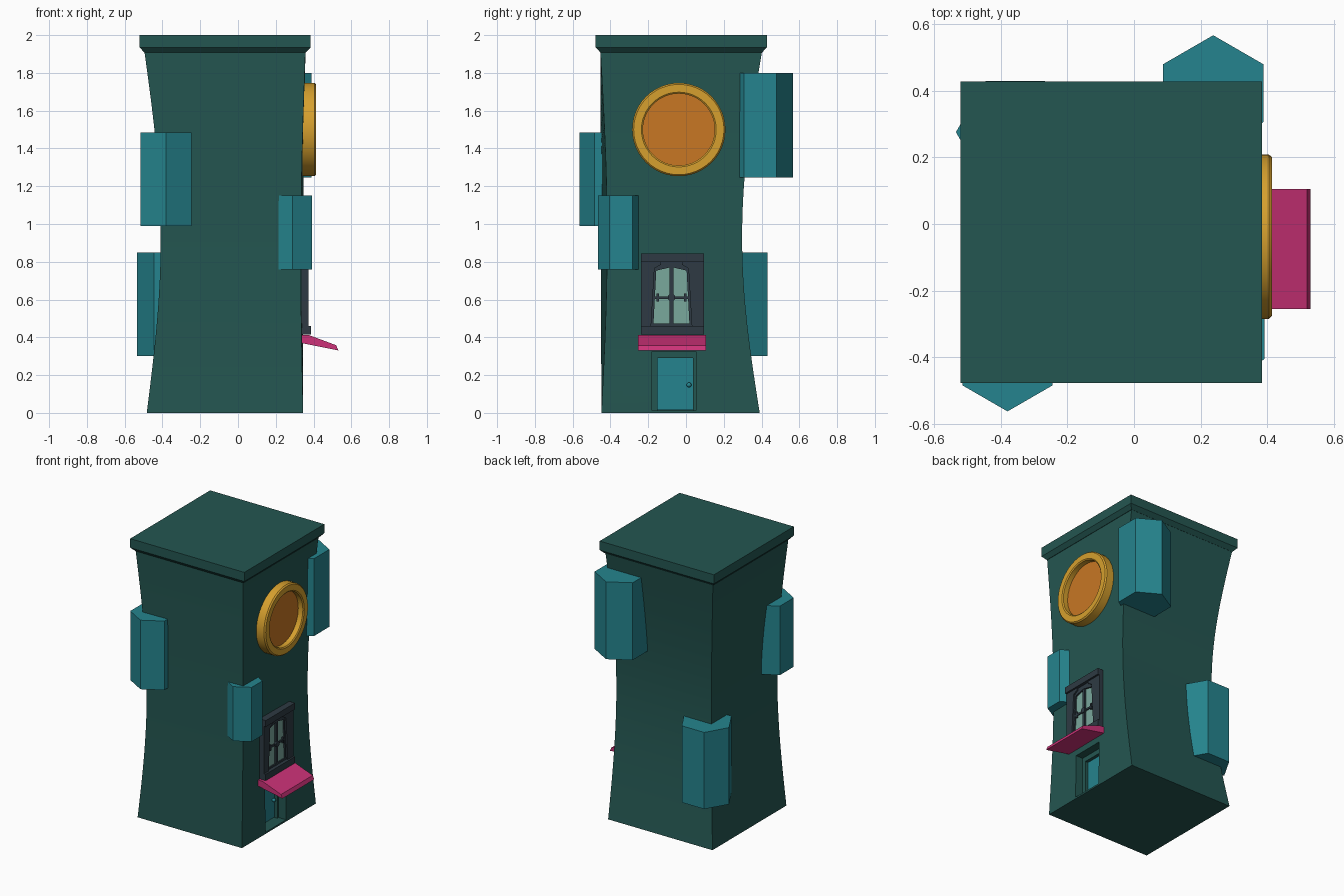
import bpy, bmesh, math

if "Cube" in bpy.data.objects:
    bpy.data.objects.remove(bpy.data.objects["Cube"])


def material(name, r, g, b):
    lin = lambda c: (c / 255 / 12.92) if c < 10 else ((c / 255 + 0.055) / 1.055) ** 2.4
    m = bpy.data.materials.new(name)
    m.diffuse_color = (lin(r), lin(g), lin(b), 1)
    m.use_nodes = True
    m.node_tree.nodes["Principled BSDF"].inputs["Base Color"].default_value = m.diffuse_color
    return m


GREEN = material("dark green wall", 36, 86, 81)
TEAL = material("teal", 37, 132, 142)
GOLD = material("gold", 214, 160, 46)
ORANGE = material("orange", 200, 119, 36)
PINK = material("pink", 204, 50, 120)
SLATE = material("dark slate", 46, 58, 67)
GLASS = material("pale glass", 122, 168, 156)


def finish(name, bm, mat, smooth=False):
    bmesh.ops.recalc_face_normals(bm, faces=bm.faces)
    me = bpy.data.meshes.new(name)
    bm.to_mesh(me)
    bm.free()
    me.materials.append(mat)
    ob = bpy.data.objects.new(name, me)
    bpy.context.collection.objects.link(ob)
    if smooth:
        bpy.ops.object.select_all(action='DESELECT')
        ob.select_set(True)
        bpy.context.view_layer.objects.active = ob
        bpy.ops.object.shade_smooth_by_angle(angle=math.radians(30))
    return ob


def loft(name, rings, mat, smooth=False, closed=False):
    """Skin a list of equal-length point rings, capped or joined end to end."""
    bm = bmesh.new()
    vs = [[bm.verts.new(p) for p in ring] for ring in rings]
    n = len(vs[0])
    for a, b in zip(vs, vs[1:] + vs[:1] if closed else vs[1:]):
        for i in range(n):
            j = (i + 1) % n
            bm.faces.new((a[i], a[j], b[j], b[i]))
    if not closed:
        bm.faces.new(vs[0])
        bm.faces.new(vs[-1])
    return finish(name, bm, mat, smooth)


def prism(name, pts, axis, lo, hi, mat):
    """Extrude a 2D outline along x (outline y,z), y (x,z) or z (x,y)."""
    def put(p, d):
        q = list(p)
        q.insert("xyz".index(axis), d)
        return q
    return loft(name, [[put(p, d) for p in pts] for d in (lo, hi)], mat)


def box(name, x, y, z, mat):
    pts = [(y[0], z[0]), (y[1], z[0]), (y[1], z[1]), (y[0], z[1])]
    return prism(name, pts, "x", x[0], x[1], mat)


# Tower walls: each corner bows inward by its own amount (base, top, bow)
corners = [((-.483, -.448), (-.495, -.453), (.08, 0)),
           ((.345, -.448), (.357, -.453), (-.018, .033)),
           ((.345, .390), (.357, .402), (-.006, -.099)),
           ((-.483, .390), (-.495, .402), (.08, -.099))]
rings = []
for k in range(25):
    t = k / 24
    s = math.sin(math.pi * t)
    rings.append([(b[0] + (p[0] - b[0]) * t + w[0] * s,
                   b[1] + (p[1] - b[1]) * t + w[1] * s, 1.91 * t) for b, p, w in corners])
tower = loft("tower_walls", rings, GREEN, True)

# Door recess cut into the right wall
cutter = box("door_cutter", (.245, .6), (-.18, .053), (.012, .325), GREEN)
cutter.hide_render = True
cut = tower.modifiers.new("door_recess", 'BOOLEAN')
cut.operation = 'DIFFERENCE'
cut.solver = 'EXACT'
cut.object = cutter
bpy.ops.object.select_all(action='DESELECT')
tower.select_set(True)
bpy.context.view_layer.objects.active = tower
bpy.ops.object.modifier_apply(modifier=cut.name)
bpy.data.objects.remove(cutter)


# Roof slab with a sloped underside
def square(h, z):
    return [(-.068 + sx * h, -.025 + sy * h, z)
            for sx, sy in ((-1, -1), (1, -1), (1, 1), (-1, 1))]


loft("roof_slab", [square(.428, 1.908), square(.453, 1.935), square(.453, 2.0)], GREEN)


# Hexagonal bays sunk into the walls and corners
def bay(name, x, y, r, z0, z1, turn):
    pts = [(x + r * math.cos(math.radians(turn + 60 * i)),
            y + r * math.sin(math.radians(turn + 60 * i))) for i in range(6)]
    prism(name, pts, "z", z0, z1, TEAL)


bay("front_left_bay", -.38, -.407, .156, .99, 1.485, 30)
bay("front_right_bay", .288, -.345, .121, .76, 1.15, 30)
bay("back_right_bay", .238, .393, .174, 1.245, 1.80, 30)
bay("back_left_bay", -.357, .276, .178, .30, .85, 0)

# Round window: gold ring around a recessed disc
CY, CZ, N = -.038, 1.5, 48


def circle(r, x):
    return [(x, CY + r * math.cos(2 * math.pi * i / N),
             CZ + r * math.sin(2 * math.pi * i / N)) for i in range(N)]


loft("round_window_ring", [circle(r, x) for r, x in
     ((.247, .32), (.247, .405), (.239, .414), (.198, .414), (.190, .408), (.190, .32))],
     GOLD, True, True)
loft("round_window_disc", [circle(.194, .325), circle(.194, .372)], ORANGE)

# Window: slate frame with a tapered, arched opening
WY = -.077
box("window_sill", (.32, .386), (-.237, .095), (.414, .46), SLATE)
box("window_lintel", (.32, .386), (-.237, .095), (.80, .845), SLATE)
prism("window_left_jamb", [(-.237, .455), (WY - .108, .455), (WY - .09, .765),
      (WY - .055, .785), (WY - .055, .805), (-.237, .805)], "x", .32, .373, SLATE)
prism("window_right_jamb", [(.095, .455), (WY + .108, .455), (WY + .09, .765),
      (WY + .055, .785), (WY + .055, .805), (.095, .805)], "x", .32, .373, SLATE)
prism("window_glass", [(WY - .11, .455), (WY + .11, .455), (WY + .095, .765),
      (WY + .055, .80), (WY - .055, .80), (WY - .095, .765)], "x", .345, .353, GLASS)
for s, side in ((-1, "left"), (1, "right")):
    # sash border and hinge bars
    prism("window_sash_" + side, [(WY + s * .110, .455), (WY + s * .096, .455),
          (WY + s * .080, .762), (WY + s * .094, .765)], "x", .34, .362, SLATE)
    prism("window_arch_" + side, [(WY + s * .094, .75), (WY, .772), (WY, .80),
          (WY + s * .094, .80)], "x", .34, .364, SLATE)
    yb = WY + s * .073
    box("window_catch_" + side, (.35, .365), (yb - .006, yb + .006), (.590, .632), SLATE)
box("window_mullion", (.34, .363), (WY - .011, WY + .011), (.455, .785), SLATE)
box("window_crossbar", (.34, .361), (WY - .1, WY + .1), (.604, .617), SLATE)
prism("window_hub", [(WY + .021 * math.cos(i * math.pi / 4 + .393),
      .611 + .021 * math.sin(i * math.pi / 4 + .393)) for i in range(8)],
      "x", .34, .370, SLATE)
box("window_bottom_rail", (.34, .362), (WY - .105, WY + .105), (.455, .472), SLATE)

# Awning over the door
prism("awning", [(.325, .414), (.375, .412), (.520, .358), (.531, .331), (.325, .372)],
      "y", -.255, .105, PINK)

# Door with frame and knob
box("door_panel", (.235, .262), (-.155, .045), (.015, .295), TEAL)
box("door_left_jamb", (.235, .285), (-.183, -.152), (.008, .33), GREEN)
box("door_right_jamb", (.235, .285), (.038, .056), (.008, .33), GREEN)
box("door_head", (.235, .285), (-.183, .056), (.29, .33), GREEN)
bm = bmesh.new()
bmesh.ops.create_uvsphere(bm, u_segments=12, v_segments=8, radius=.013)
bmesh.ops.translate(bm, verts=bm.verts, vec=(.274, .016, .148))
finish("door_knob", bm, TEAL, True)
